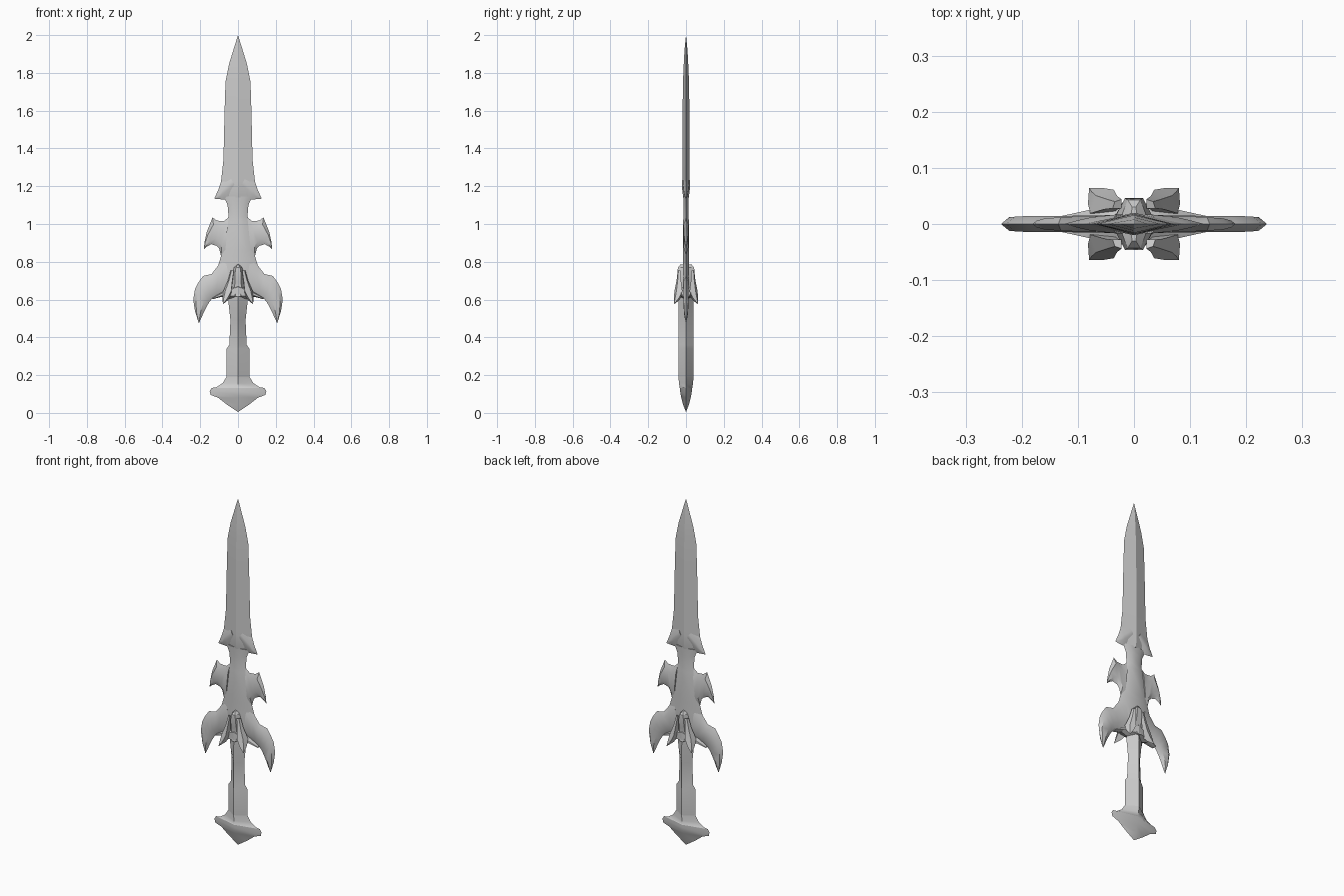
import bpy
import bmesh
import math
from mathutils import Vector

cube = bpy.data.objects.get("Cube")
if cube:
    bpy.data.objects.remove(cube, do_unlink=True)

steel = bpy.data.materials.new("grey_steel")
steel.use_nodes = True
GREY = (0.6, 0.6, 0.6, 1)
steel.diffuse_color = GREY
steel.node_tree.nodes["Principled BSDF"].inputs["Base Color"].default_value = GREY


def loft(name, rings, mirror=(False, False), angle=30):
    """Skin a row of equal rings, cap the ends and mirror if asked."""
    bm = bmesh.new()
    rows = [[bm.verts.new(p) for p in ring] for ring in rings]
    for lower, upper in zip(rows, rows[1:]):
        for i in range(len(lower)):
            bm.faces.new((lower[i - 1], lower[i], upper[i], upper[i - 1]))
    for end in (rows[0], rows[-1]):
        bm.faces.new(end)
    bmesh.ops.remove_doubles(bm, verts=bm.verts, dist=0.0005)
    bmesh.ops.recalc_face_normals(bm, faces=bm.faces)
    mesh = bpy.data.meshes.new(name)
    bm.to_mesh(mesh)
    bm.free()
    mesh.materials.append(steel)
    obj = bpy.data.objects.new(name, mesh)
    bpy.context.collection.objects.link(obj)
    if any(mirror):
        mod = obj.modifiers.new("Mirror", 'MIRROR')
        mod.use_axis = (mirror[0], mirror[1], False)
        mod.use_mirror_merge = False
    bpy.ops.object.select_all(action='DESELECT')
    obj.select_set(True)
    bpy.context.view_layer.objects.active = obj
    bpy.ops.object.shade_smooth_by_angle(angle=math.radians(angle))
    return obj


def section(a, b, t, bevel):
    """Sharp-edged ring between two outline points, half thickness t."""
    a, b = Vector((a[0], 0, a[1])), Vector((b[0], 0, b[1]))
    p, q, out = a.lerp(b, bevel), a.lerp(b, 1 - bevel), Vector((0, t, 0))
    return [a, p - out, q - out, b, q + out, p + out]


def upright(name, rows, bevel=0.5, angle=30):
    """Symmetric part from rows of half width, height, half thickness."""
    return loft(name, [section((-w, z), (w, z), t, bevel) for w, z, t in rows], angle=angle)


def fin(name, rows, bevel=0.25):
    """Mirrored fin from rows of outer point, inner point, half thickness."""
    return loft(name, [section(a, b, t, bevel) for a, b, t in rows], (True, False))


# Blade with a central ridge and flared barbs
upright("blade", [(0, 2, 0), (.025, 1.92, .008), (.048, 1.845, .012), (.066, 1.755, .016),
                  (.071, 1.6, .018), (.077, 1.34, .018), (.09, 1.225, .02), (.085, 1.18, .02),
                  (.06, 1.14, .015)], angle=10)
fin("blade_barb", [((.05, 1.26), (0, 1.18), .017), ((.09, 1.225), (.055, 1.13), .012),
                   ((.105, 1.18), (.08, 1.13), .008), ((.125, 1.135), (.124, 1.134), 0)], 0.4)

# Lower blade body joining the fins
upright("blade_body", [(.075, 1.145, .012), (.055, 1.1, .014), (.05, 1.04, .014), (.062, 1.01, .015),
                       (.095, .86, .016), (.09, .83, .016), (.105, .78, .016), (.1, .7, .016),
                       (.07, .63, .014)], 0.25)
fin("upper_fin", [((.05, 1.035), (.07, .83), .014), ((.075, 1.015), (.09, .83), .013),
                  ((.112, 1.018), (.1, .87), .013), ((.135, 1.035), (.115, .885), .012),
                  ((.165, .96), (.142, .893), .01), ((.176, .91), (.165, .88), .006),
                  ((.181, .868), (.18, .867), 0)])
fin("lower_wing", [((.07, .83), (.03, .63), .015), ((.105, .78), (.085, .63), .015),
                   ((.14, .735), (.11, .62), .014), ((.185, .725), (.138, .603), .014),
                   ((.21, .69), (.15, .59), .014), ((.228, .655), (.165, .565), .013),
                   ((.237, .6), (.18, .535), .012), ((.228, .54), (.193, .505), .009),
                   ((.208, .475), (.207, .475), 0)])

# Collar under the wings and raised boss on both faces
fin("guard_collar", [((0, .69), (0, .6), .04), ((.04, .67), (.04, .6), .033),
                     ((.085, .64), (.085, .615), .024), ((.135, .61), (.134, .602), .013)])
upright("guard_boss", [(.008, .785, .03), (.028, .77, .043), (.04, .735, .046), (.042, .69, .038),
                       (.046, .65, .034), (.03, .615, .041)], 0.3)

# Four horns flaring out and down from the boss
horn_path = [(.03, .036, .755, .008), (.042, .038, .7, .012), (.057, .04, .645, .021),
             (.068, .05, .61, .014), (.08, .064, .575, 0)]
loft("guard_horns", [[(x + r, y - r, z), (x + r / 2, y + r / 2, z), (x - r, y + r, z), (x - r, y - r, z - r)]
                     for x, y, z, r in horn_path], (True, True))

# Ridged grip and arrow-shaped pommel with side knobs
upright("grip", [(.052, .625, .036), (.05, .58, .04), (.04, .49, .04), (.046, .36, .04),
                 (.06, .34, .04), (.061, .19, .04)])
upright("pommel", [(.061, .19, .04), (.082, .157, .037), (.115, .136, .034), (.14, .132, .033),
                   (.15, .115, .031), (.145, .095, .028), (.105, .08, .025), (.06, .045, .016),
                   (0, .005, 0)])
